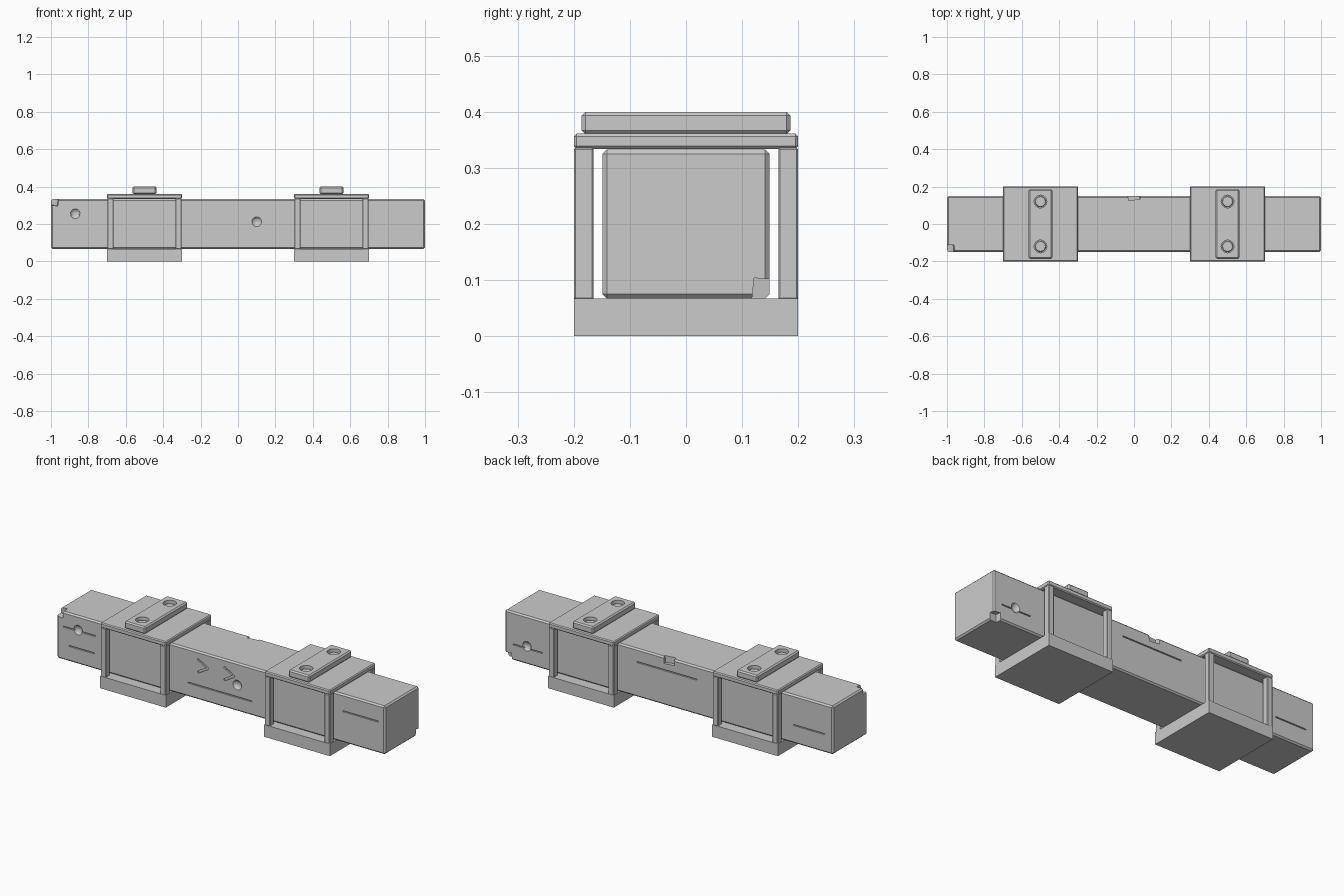
import bpy, math
from mathutils import Vector

if "Cube" in bpy.data.objects:
    bpy.data.objects.remove(bpy.data.objects["Cube"])


def activate(ob):
    bpy.ops.object.select_all(action='DESELECT')
    ob.select_set(True)
    bpy.context.view_layer.objects.active = ob


def box(name, lo, hi, bevel=0.0, rot=(0, 0, 0)):
    lo, hi = Vector(lo), Vector(hi)
    bpy.ops.mesh.primitive_cube_add(size=1, location=(lo + hi) / 2, rotation=rot)
    ob = bpy.context.object
    ob.name = name
    ob.scale = hi - lo
    bpy.ops.object.transform_apply(location=False, rotation=False, scale=True)
    if bevel:
        m = ob.modifiers.new("bevel", 'BEVEL')
        m.width, m.segments = bevel, 1
        bpy.ops.object.modifier_apply(modifier=m.name)
    return ob


def cut(target, cutter):
    cutter.hide_render = True
    activate(target)
    m = target.modifiers.new("cut", 'BOOLEAN')
    m.operation, m.solver, m.object = 'DIFFERENCE', 'EXACT', cutter
    bpy.ops.object.modifier_apply(modifier=m.name)
    bpy.data.objects.remove(cutter, do_unlink=True)


# Long square beam
Y = 0.149
beam = box("beam", (-1, -Y, 0.067), (1, Y, 0.333), 0.008)


def groove(side, x0, z0, x1, z1, w=0.006, depth=0.006):
    """Thin carved line on the front (-1) or back (+1) face."""
    cx, cz = (x0 + x1) / 2, (z0 + z1) / 2
    h = math.hypot(x1 - x0, z1 - z0) / 2
    y = side * Y
    ang = -math.atan2(z1 - z0, x1 - x0)
    cut(beam, box("cutter", (cx - h, y - depth, cz - w / 2),
                  (cx + h, y + depth, cz + w / 2), 0, (0, ang, 0)))


# Carved grain lines, front then back
for g in [(-1, -0.96, 0.25, -0.765, 0.25), (-1, -0.925, 0.153, -0.77, 0.153),
          (-1, -0.2, 0.145, 0.19, 0.145), (-1, 0.745, 0.24, 0.96, 0.24),
          (1, -0.17, 0.26, 0.193, 0.26), (1, -0.95, 0.168, -0.76, 0.168),
          (1, 0.77, 0.155, 0.95, 0.155)]:
    groove(*g)

# Two carved chevrons
for tip in (-0.08, 0.08):
    for dz in (-0.036, 0.036):
        groove(-1, tip - 0.061, 0.254 + dz, tip, 0.254, 0.011, 0.008)

# Shallow round dents
for side, x, z in [(-1, -0.87, 0.255), (-1, 0.1, 0.212), (1, 0.865, 0.167)]:
    bpy.ops.mesh.primitive_uv_sphere_add(segments=24, ring_count=12, radius=0.032,
                                         location=(x, side * (Y + 0.018), z))
    cut(beam, bpy.context.object)

# Chipped edges
cut(beam, box("cutter", (-1.05, -0.2, 0.301), (-0.958, -0.115, 0.38), 0, (0.06, 0.13, 0.08)))
cut(beam, box("cutter", (0.955, 0.118, 0.02), (1.05, 0.2, 0.1), 0, (-0.08, 0.1, 0.06)))
cut(beam, box("cutter", (-0.033, 0.129, 0.298), (0.03, 0.19, 0.37), 0, (0, 0.08, 0.14)))

# Two clamp frames around the beam
for cx, tag in ((-0.5, "left"), (0.5, "right")):
    box(f"{tag}_base", (cx - 0.2, -0.2, 0), (cx + 0.2, 0.2, 0.067))
    for sx in (-1, 1):
        for sy in (-1, 1):
            x, y = cx + sx * 0.182, sy * 0.182
            box(f"{tag}_post", (x - 0.0165, y - 0.0175, 0.065),
                (x + 0.0165, y + 0.0175, 0.336), 0.003)
    box(f"{tag}_top_plate", (cx - 0.2, -0.2, 0.334), (cx + 0.2, 0.2, 0.361), 0.005)
    strap = box(f"{tag}_strap", (cx - 0.064, -0.186, 0.36), (cx + 0.064, 0.186, 0.4), 0.007)
    # Bolt holes with a recessed bolt head
    for y in (-0.12, 0.12):
        bpy.ops.mesh.primitive_cylinder_add(vertices=24, radius=0.034, depth=0.06,
                                            location=(cx, y, 0.408))
        cut(strap, bpy.context.object)
        bpy.ops.mesh.primitive_cone_add(vertices=24, radius1=0.032, radius2=0.026,
                                        depth=0.012, location=(cx, y, 0.379))
        bpy.context.object.name = f"{tag}_bolt_head"
